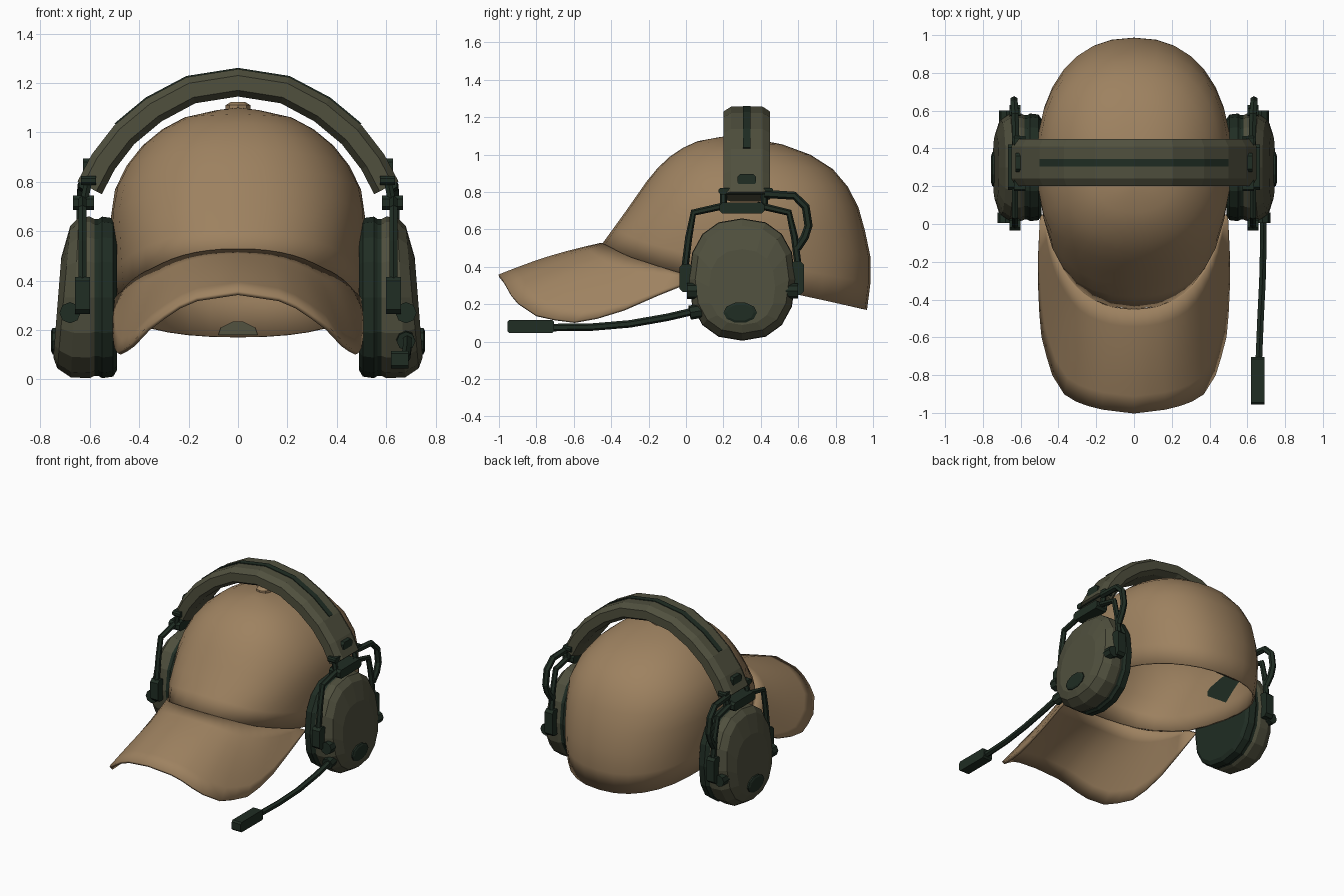
import bpy, bmesh, math
from math import sin, cos, pi, radians
from mathutils import Vector

if "Cube" in bpy.data.objects:
    bpy.data.objects.remove(bpy.data.objects["Cube"])


def material(name, rgb):
    m = bpy.data.materials.new(name)
    m.diffuse_color = (*rgb, 1)
    m.use_nodes = True
    m.node_tree.nodes["Principled BSDF"].inputs["Base Color"].default_value = m.diffuse_color
    return m


TAN = material("tan_cloth", (0.34, 0.222, 0.117))
OLIVE = material("olive_plastic", (0.08, 0.08, 0.048))
DARK = material("dark_green_rubber", (0.014, 0.026, 0.017))


def interp(table, t):
    """Piecewise linear lookup in (key, value...) rows."""
    if t <= table[0][0]:
        return table[0][1:]
    for a, b in zip(table, table[1:]):
        if t <= b[0]:
            f = (t - a[0]) / (b[0] - a[0])
            return tuple(p + (q - p) * f for p, q in zip(a[1:], b[1:]))
    return table[-1][1:]


def loft(name, rings, mat, closed=True, caps=True, smooth=None, thick=0, offset=-1):
    bm = bmesh.new()
    rows = [[bm.verts.new(p) for p in r] for r in rings]
    n = len(rows[0])
    for a, b in zip(rows, rows[1:]):
        for i in range(n if closed else n - 1):
            k = (i + 1) % n
            bm.faces.new((a[i], a[k], b[k], b[i]))
    if caps:
        bm.faces.new(rows[0])
        bm.faces.new(rows[-1])
    bmesh.ops.remove_doubles(bm, verts=bm.verts, dist=0.0005)
    bmesh.ops.recalc_face_normals(bm, faces=bm.faces)
    me = bpy.data.meshes.new(name)
    bm.to_mesh(me)
    bm.free()
    me.materials.append(mat)
    ob = bpy.data.objects.new(name, me)
    bpy.context.collection.objects.link(ob)
    if smooth:
        bpy.ops.object.select_all(action='DESELECT')
        bpy.context.view_layer.objects.active = ob
        ob.select_set(True)
        bpy.ops.object.shade_smooth_by_angle(angle=radians(smooth))
    if thick:
        mod = ob.modifiers.new("thickness", 'SOLIDIFY')
        mod.thickness = thick
        mod.offset = offset
    return ob


def tube(name, pts, r, mat=DARK, n=6):
    pts = [Vector(p) for p in pts]
    rings = []
    for i, p in enumerate(pts):
        d = (pts[min(i + 1, len(pts) - 1)] - pts[max(i - 1, 0)]).normalized()
        u = d.cross(Vector((1, 0, 0)))
        if u.length < 0.1:
            u = d.cross(Vector((0, 1, 0)))
        u.normalize()
        v = d.cross(u)
        rings.append([p + r * (u * cos(2 * pi * k / n) + v * sin(2 * pi * k / n)) for k in range(n)])
    return loft(name, rings, mat)


def block(name, c, size, mat=DARK, bevel=0.25):
    """Box with chamfered edges along x."""
    x, y, z = c
    a, b, h = (s / 2 for s in size)
    e = min(b, h) * bevel * 2
    sec = [(b, h - e), (b - e, h), (e - b, h), (-b, h - e), (-b, e - h), (e - b, -h), (b - e, -h), (b, e - h)]
    return loft(name, [[(x + q, y + p[0], z + p[1]) for p in sec] for q in (-a, a)], mat)


def power(v, e):
    return math.copysign(abs(v) ** e, v)


# Cap crown: (height, half width, front y, back y, y of the widest point)
CROWN = [(0.15, 0.47, -0.46, 0.965, 0.35), (0.3, 0.49, -0.46, 0.985, 0.35), (0.4, 0.5, -0.46, 0.995, 0.35),
         (0.52, 0.51, -0.45, 0.975, 0.35), (0.7, 0.515, -0.32, 0.93, 0.34), (0.8, 0.49, -0.25, 0.885, 0.33),
         (0.9, 0.43, -0.18, 0.815, 0.31), (0.98, 0.355, -0.1, 0.71, 0.28), (1.04, 0.265, -0.01, 0.57, 0.26),
         (1.08, 0.17, 0.08, 0.42, 0.24), (1.1, 0.0, 0.23, 0.23, 0.23)]
RIM = [(-0.45, 0.52), (-0.3, 0.45), (0.0, 0.355), (0.6, 0.25), (0.97, 0.17)]


def crown_point(phi, t):
    """phi = 0 at the front; t = 0 at the rim, 1 at the top."""
    c, s = power(cos(phi), 0.88), power(sin(phi), 0.88)
    rim = interp(RIM, 0.35 - (0.8 if c > 0 else 0.62) * c)[0]
    z = rim + (1.1 - rim) * sin(t * pi / 2)
    w, f, b, m = interp(CROWN, z)
    return (w * s, m - c * (m - f) if c > 0 else m - c * (b - m), z)


loft("cap_crown", [[crown_point(2 * pi * i / 32, j / 10) for i in range(32)] for j in range(11)],
     TAN, caps=False, smooth=35, thick=0.012)
loft("cap_button", [[(r * cos(k * pi / 4), 0.29 + r * sin(k * pi / 4), z) for k in range(8)]
                    for r, z in ((0.05, 1.08), (0.05, 1.11), (0.03, 1.122))], TAN)

# Curved brim: crown rim lofted out to the visor edge
EDGE = [(0, 0, -1, 0.35), (0.2, 0.2, -0.975, 0.32), (0.4, 0.35, -0.92, 0.22), (0.5, 0.425, -0.8, 0.14),
        (0.65, 0.48, -0.62, 0.1), (0.8, 0.5, -0.4, 0.14), (0.92, 0.5, -0.15, 0.25), (1, 0.49, 0.05, 0.33)]
rows = []
for j in range(7):
    v = j / 6
    row = []
    for i in range(-12, 13):
        s = abs(i) / 12
        p = Vector(crown_point(radians(68) * s, 0)).lerp(Vector(interp(EDGE, s)), v)
        p.z += 0.015 * sin(pi * v) * (1 - s)
        row.append((p.x if i >= 0 else -p.x, p.y, p.z))
    rows.append(row)
loft("cap_brim", rows, TAN, closed=False, caps=False, smooth=35, thick=0.018, offset=0)

# Small label inside the back of the cap
LABEL = [(-0.08, 0.18), (0.08, 0.18), (0.07, 0.21), (0.02, 0.235), (-0.02, 0.235), (-0.07, 0.21)]
loft("inner_label", [[(x, y - abs(x) * 0.1, z) for x, z in LABEL] for y in (0.943, 0.951)], OLIVE)

# Headband: chamfered section swept over the crown
ARC = [(-0.6, 0.775), (-0.545, 0.88), (-0.46, 0.99), (-0.34, 1.09), (-0.19, 1.17), (0, 1.2),
       (0.19, 1.17), (0.34, 1.09), (0.46, 0.99), (0.545, 0.88), (0.6, 0.775)]


def sweep(path, section):
    rings = []
    for i, (x, z) in enumerate(path):
        a, b = path[max(i - 1, 0)], path[min(i + 1, len(path) - 1)]
        d = Vector((b[0] - a[0], b[1] - a[1])).normalized()
        rings.append([(x - d.y * h, 0.325 + y, z + d.x * h) for y, h in section])
    return rings


loft("headband", sweep(ARC, [(-0.125, -0.03), (-0.125, 0.03), (-0.085, 0.056), (0.085, 0.056),
                             (0.125, 0.03), (0.125, -0.03), (0.085, -0.055), (-0.085, -0.055)]), OLIVE)
loft("headband_stripe", sweep(ARC[2:-2], [(-0.02, 0.053), (-0.02, 0.061), (0.02, 0.061), (0.02, 0.053)]), DARK)


def cup_ring(s, x, scale, shear=0.0, dz=0.0, n=16):
    """Rounded oval cross-section of an ear cup in the yz plane."""
    out = []
    for k in range(n):
        c, d = cos(2 * pi * k / n), sin(2 * pi * k / n)
        y = 0.3 + 0.285 * scale * power(c, 0.85)
        z = 0.332 + dz + 0.327 * scale * power(d, 0.85)
        out.append((s * (x - shear * (z - 0.335)), y, z))
    return out


for s, side in ((1, "right"), (-1, "left")):
    # Ear cup shell, cushion and oval button
    loft(side + "_ear_cup", [cup_ring(s, 0.58, 0.97), cup_ring(s, 0.60, 1.0), cup_ring(s, 0.66, 0.99, 0.05),
                             cup_ring(s, 0.705, 0.88, 0.09), cup_ring(s, 0.728, 0.62, 0.08, -0.04)], OLIVE)
    loft(side + "_ear_cushion", [cup_ring(s, 0.49, 0.9), cup_ring(s, 0.505, 0.98), cup_ring(s, 0.55, 1.0),
                                 cup_ring(s, 0.565, 0.97), cup_ring(s, 0.59, 0.97)], DARK)
    loft(side + "_cup_button", [[(s * x, 0.29 + 0.09 * r * cos(k * pi / 5), 0.155 + 0.056 * r * sin(k * pi / 5))
                                 for k in range(10)] for x, r in ((0.70, 1), (0.75, 1), (0.756, 0.8))], DARK)
    # Adjuster at the end of the headband
    block(side + "_band_end_clip", (s * 0.605, 0.32, 0.805), (0.06, 0.29, 0.035))
    block(side + "_slider_knob", (s * 0.608, 0.325, 0.865), (0.04, 0.1, 0.06))
    block(side + "_yoke_bracket", (s * 0.625, 0.3, 0.715), (0.085, 0.24, 0.06))
    for y in (0.2, 0.42):
        tube(side + "_slider_rod", [(s * 0.605, y, 0.81), (s * 0.625, y, 0.71)], 0.018)
    # Wire yoke down both sides of the cup, and the cable loop behind
    tube(side + "_front_yoke", [(s * 0.63, 0.22, 0.73), (s * 0.63, 0.04, 0.69), (s * 0.63, 0.015, 0.56),
                                (s * 0.63, -0.01, 0.36)], 0.019)
    tube(side + "_back_yoke", [(s * 0.63, 0.38, 0.73), (s * 0.63, 0.55, 0.69), (s * 0.63, 0.58, 0.56),
                               (s * 0.63, 0.605, 0.36)], 0.019)
    tube(side + "_cable_loop", [(s * 0.625, 0.42, 0.79), (s * 0.63, 0.58, 0.78), (s * 0.635, 0.64, 0.72),
                                (s * 0.635, 0.655, 0.62), (s * 0.635, 0.635, 0.56), (s * 0.63, 0.595, 0.5)], 0.022)
    # Pivots and knobs on the cup edge
    block(side + "_front_pivot", (s * 0.63, 0.0, 0.34), (0.06, 0.07, 0.15))
    block(side + "_back_pivot", (s * 0.63, 0.595, 0.34), (0.06, 0.07, 0.18))
    tube(side + "_front_knob", [(s * 0.68, 0.06, 0.27), (s * 0.68, 0.005, 0.27)], 0.043, n=8)
    tube(side + "_back_knob", [(s * 0.675, 0.53, 0.27), (s * 0.675, 0.6, 0.27)], 0.04, n=8)

# Microphone boom on the right cup
tube("boom_socket", [(0.675, 0.11, 0.17), (0.68, 0.02, 0.155)], 0.038, n=8)
tube("microphone_boom", [(0.685, 0.05, 0.165), (0.685, -0.1, 0.13), (0.68, -0.3, 0.095),
                         (0.67, -0.5, 0.078), (0.66, -0.74, 0.075)], 0.02)
block("microphone", (0.655, -0.83, 0.08), (0.07, 0.25, 0.07), bevel=0.15)
